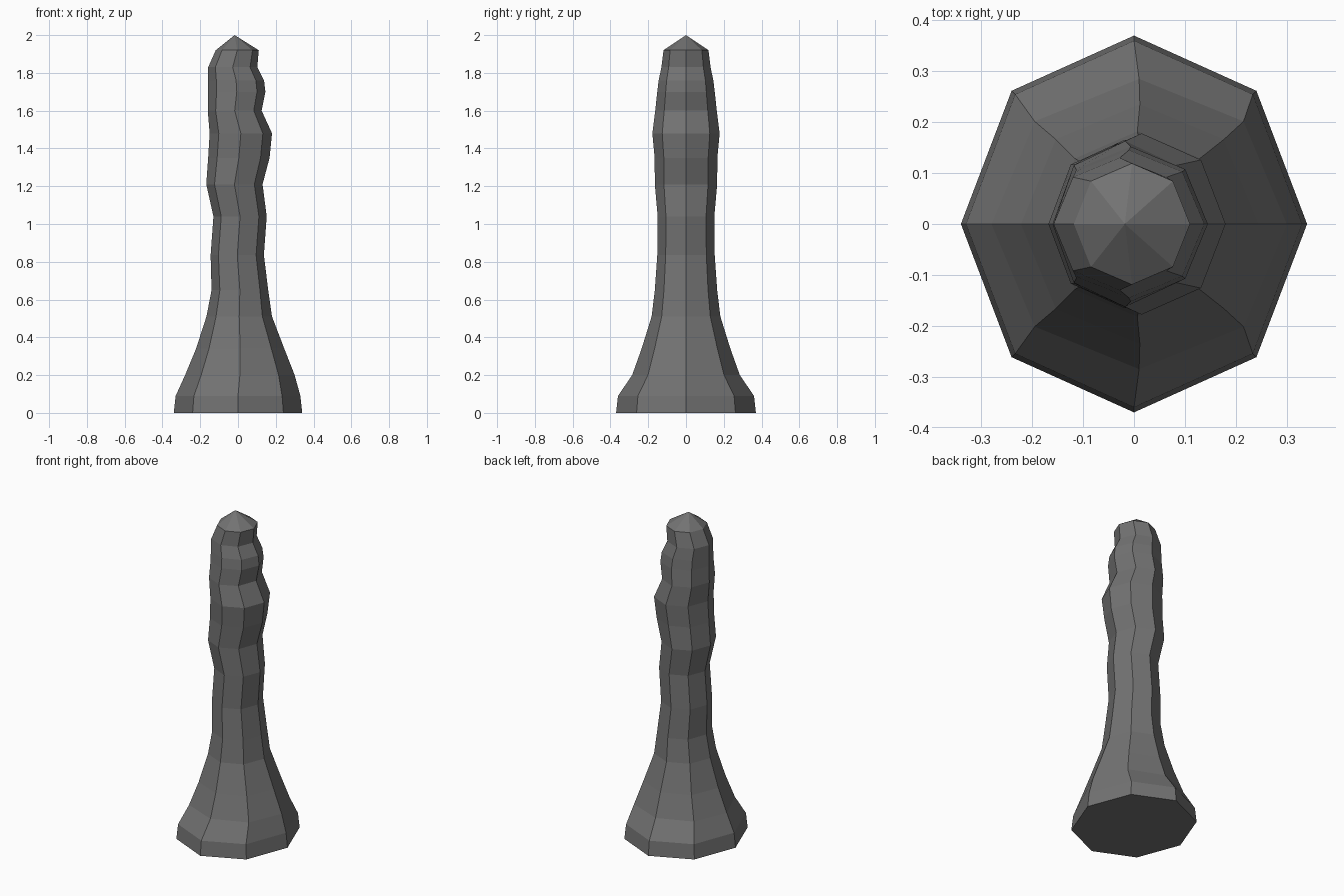
import bpy, bmesh, math

if "Cube" in bpy.data.objects:
    bpy.data.objects.remove(bpy.data.objects["Cube"])

# Profile rings from the ground up: z, left x, right x, half depth in y
RINGS = [
    (0.00, -0.34, 0.34, 0.37), (0.09, -0.33, 0.33, 0.36),
    (0.20, -0.28, 0.30, 0.285), (0.34, -0.222, 0.245, 0.235),
    (0.51, -0.167, 0.18, 0.182), (0.65, -0.14, 0.16, 0.165),
    (0.835, -0.145, 0.137, 0.152), (1.04, -0.13, 0.152, 0.15),
    (1.21, -0.168, 0.13, 0.165), (1.35, -0.158, 0.167, 0.166),
    (1.48, -0.15, 0.18, 0.178), (1.60, -0.16, 0.125, 0.163),
    (1.70, -0.158, 0.145, 0.152), (1.76, -0.158, 0.138, 0.145),
    (1.83, -0.158, 0.102, 0.13), (1.92, -0.118, 0.11, 0.119),
]
SIDES = 8

# Rock column: eight-sided rings bridged together, closed with a low point
bm = bmesh.new()
loops = []
for z, xl, xr, ry in RINGS:
    cx, rx = (xl + xr) / 2, (xr - xl) / 2
    loops.append([bm.verts.new((cx + rx * math.cos(i * math.tau / SIDES),
                                ry * math.sin(i * math.tau / SIDES), z))
                  for i in range(SIDES)])
for low, high in zip(loops, loops[1:]):
    for i in range(SIDES):
        j = (i + 1) % SIDES
        bm.faces.new((low[i], low[j], high[j], high[i]))
tip = bm.verts.new((-0.018, 0, 2.0))
for i in range(SIDES):
    bm.faces.new((loops[-1][i], loops[-1][(i + 1) % SIDES], tip))
bm.faces.new(loops[0][::-1])
bmesh.ops.recalc_face_normals(bm, faces=bm.faces)

mesh = bpy.data.meshes.new("rock_column")
bm.to_mesh(mesh)
bm.free()
rock = bpy.data.objects.new("rock_column", mesh)
bpy.context.collection.objects.link(rock)

# Single stone colour
stone = bpy.data.materials.new("dark grey stone")
stone.diffuse_color = (0.17, 0.17, 0.17, 1)
stone.use_nodes = True
stone.node_tree.nodes["Principled BSDF"].inputs["Base Color"].default_value = stone.diffuse_color
mesh.materials.append(stone)
